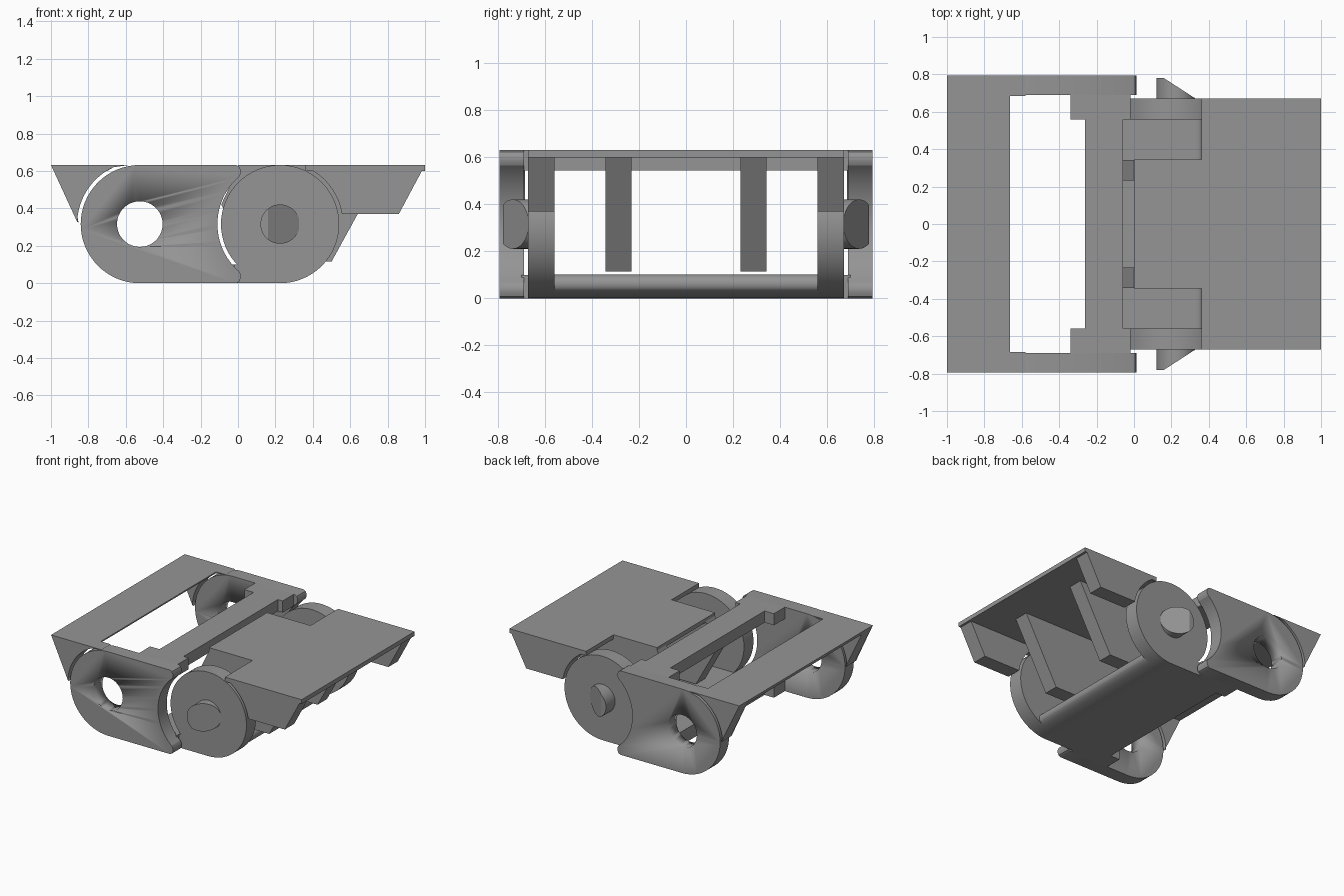
import bpy, bmesh, math
from mathutils import Vector

if "Cube" in bpy.data.objects:
    bpy.data.objects.remove(bpy.data.objects["Cube"])

grey = bpy.data.materials.new("mid_grey")
grey.diffuse_color = (0.3, 0.3, 0.3, 1)
grey.use_nodes = True
grey.node_tree.nodes["Principled BSDF"].inputs["Base Color"].default_value = grey.diffuse_color

HOLE = (-0.525, 0.316)    # hinge hole centre (x, z)
PIVOT = (0.225, 0.316)    # hinge pin centre
R = 0.316                 # hinge radius
GAP = 0.335               # clearance radius


def arc(c, r, a0, a1, n=24):
    return [(c[0] + r * math.cos(math.radians(a0 + (a1 - a0) * i / n)),
             c[1] + r * math.sin(math.radians(a0 + (a1 - a0) * i / n)))
            for i in range(n + 1)]


def finish(name, bm):
    bmesh.ops.recalc_face_normals(bm, faces=bm.faces)
    me = bpy.data.meshes.new(name)
    bm.to_mesh(me)
    bm.free()
    ob = bpy.data.objects.new(name, me)
    bpy.context.collection.objects.link(ob)
    me.materials.append(grey)
    bpy.ops.object.select_all(action='DESELECT')
    ob.select_set(True)
    bpy.context.view_layer.objects.active = ob
    bpy.ops.object.shade_smooth_by_angle(angle=math.radians(30))
    return ob


def prism(name, pts, lo, hi, axis='y'):
    """Extrude a side profile (x, z) along y, or a plan (x, y) along z."""
    bm = bmesh.new()
    place = (lambda p, d: (p[0], d, p[1])) if axis == 'y' else (lambda p, d: (p[0], p[1], d))
    face = bm.faces.new([bm.verts.new(place(p, lo)) for p in pts])
    ext = bmesh.ops.extrude_face_region(bm, geom=[face])
    shift = Vector(place((0, 0), hi - lo))
    bmesh.ops.translate(bm, verts=[v for v in ext['geom'] if isinstance(v, bmesh.types.BMVert)],
                        vec=shift)
    return finish(name, bm)


def both(name, pts, y0, y1):
    return [prism(f"{name}_{side}", pts, *sorted((s * y0, s * y1)))
            for s, side in ((-1, "front"), (1, "back"))]


# Outer side plates: round left end, concave right end with rounded lips
lip = [(0.004, 0.565), (0.014, 0.585), (0.014, 0.605), (0.006, 0.624), (-0.01, 0.632)]
side = arc(HOLE, R, 90, 270, 32)
side += [(x, 0.632 - z) for x, z in reversed(lip)]
side += arc(PIVOT, GAP, 229, 131, 24) + lip
plates = both("outer_side_plate", side, 0.69, 0.795)
cutter = prism("hole_cutter", arc(HOLE, 0.122, 0, 350, 35), -1, 1)
cutter.hide_render = True
cutter.hide_viewport = True
for p in plates:
    m = p.modifiers.new("hinge_hole", 'BOOLEAN')
    m.object = cutter
    m.solver = 'EXACT'

# Inner hinge discs
both("hinge_disc", arc(PIVOT, R, 0, 354.375, 63), 0.56, 0.672)

# Hinge pins with a slanted tip
for s, label in ((-1, "front"), (1, "back")):
    bm = bmesh.new()
    ends = []
    for y in (0.66, 0.78):
        ends.append([bm.verts.new((x, s * y, z)) for x, z in arc(PIVOT, 0.105, 0, 352.5, 47)])
    for i in range(48):
        j = (i + 1) % 48
        bm.faces.new((ends[0][i], ends[0][j], ends[1][j], ends[1][i]))
    for e in ends:
        bm.faces.new(e)
    geom = bm.verts[:] + bm.edges[:] + bm.faces[:]
    bmesh.ops.bisect_plane(bm, geom=geom, plane_co=(0.16, s * 0.78, 0),
                           plane_no=(0.11, s * 0.17, 0), clear_outer=True)
    bmesh.ops.holes_fill(bm, edges=[e for e in bm.edges if e.is_boundary], sides=0)
    finish("hinge_pin_" + label, bm)

# Upper crossbar joining the side plates
half = [(-0.34, 0.70), (-0.34, 0.56), (-0.262, 0.56)]
tip = [(-0.06, 0.56), (-0.02, 0.56), (-0.02, 0.70)]
plan = half + [(x, -y) for x, y in reversed(half)]
plan += [(x, -y) for x, y in reversed(tip)] + tip
prism("upper_crossbar", plan, 0.545, 0.632, 'z')

# Lower plate with corner webs and a rounded nose
floor = [(-0.262, 0.1), (-0.262, 0.0), (0.225, 0.0)] + arc(PIVOT, R, 275, 292, 4)
floor += arc((0.335, 0.062), 0.04, -40, 75, 8) + [(0.32, 0.1)]
prism("lower_plate", floor, -0.56, 0.56)
both("lower_web", [(-0.34, 0.0), (-0.02, 0.0), (-0.02, 0.1), (-0.34, 0.1)], 0.56, 0.70)
both("lower_disc_web", [(-0.03, 0.0), (0.225, 0.0), (0.225, 0.1), (-0.03, 0.1)], 0.56, 0.672)

# Left strip and its end wedges, clearing the round hinge
strip = [(-1, 0.632), (-0.984, 0.60), (-0.70, 0.60), (-0.662, 0.622), (-0.662, 0.632)]
prism("left_strip", strip, -0.69, 0.69)
wedge = [(-1, 0.632), (-0.852, 0.325)] + arc(HOLE, GAP, 178, 115, 16) + [(-0.58, 0.632)]
both("left_wedge", wedge, 0.685, 0.795)

# Right tread plate, notched around the discs
half = [(0.0, 0.345), (0.362, 0.345), (0.362, 0.672), (1.0, 0.672)]
prism("right_tread", half + [(x, -y) for x, y in reversed(half)], 0.60, 0.632, 'z')

# Right side walls
wall = [(1, 0.632), (0.86, 0.37)] + arc(PIVOT, GAP, 9.3, 66, 16) + [(0.362, 0.632)]
both("right_wall", wall, 0.56, 0.672)

# Sloped ribs under the tread
rib = [(0.0, 0.61), (-0.09, 0.42), (0.08, 0.115), (0.50, 0.115), (0.772, 0.61)]
both("tread_rib", rib, 0.232, 0.343)
